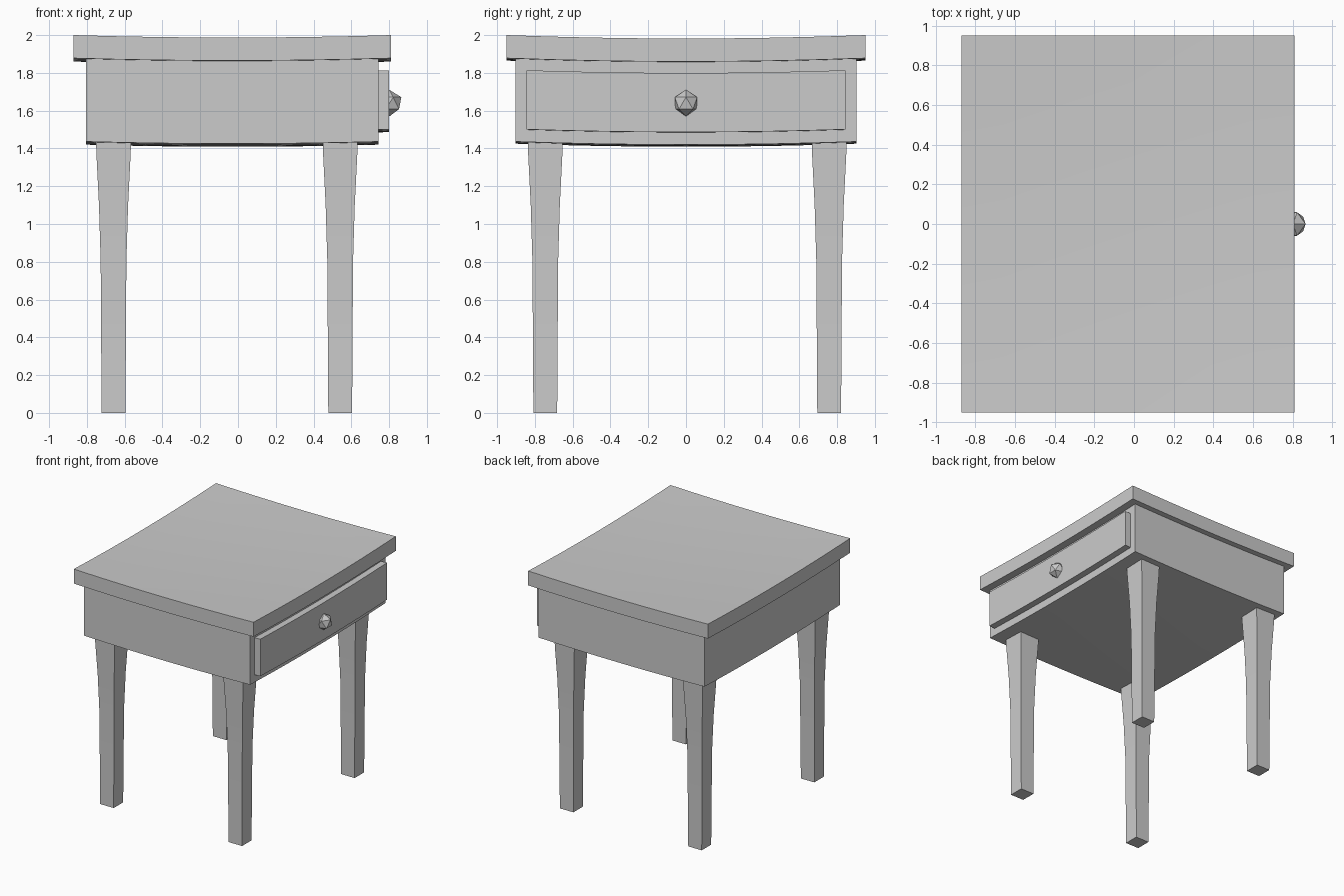
import bpy, bmesh

if "Cube" in bpy.data.objects:
    bpy.data.objects.remove(bpy.data.objects["Cube"])

CX = -0.03  # centre of the table top in x


def sag(x, y):
    """Gentle bowl-shaped dip shared by the top, the body and the drawer."""
    u, v = (x - CX) / 0.84, y / 0.95
    return 0.013 * (1 - u * u) + 0.018 * (1 - v * v)


def finish(name, bm, smooth=True):
    bmesh.ops.recalc_face_normals(bm, faces=bm.faces)
    mesh = bpy.data.meshes.new(name)
    bm.to_mesh(mesh)
    bm.free()
    obj = bpy.data.objects.new(name, mesh)
    bpy.context.collection.objects.link(obj)
    if smooth:
        bpy.ops.object.select_all(action='DESELECT')
        obj.select_set(True)
        bpy.context.view_layer.objects.active = obj
        bpy.ops.object.shade_smooth_by_angle()
    return obj


def sagged_box(name, x0, x1, y0, y1, z0, z1, nx=8, ny=8):
    """Box cut into a grid in x and y, then dipped towards the middle."""
    bm = bmesh.new()
    bmesh.ops.create_cube(bm, size=1)
    for v in bm.verts:
        v.co.x = x0 if v.co.x < 0 else x1
        v.co.y = y0 if v.co.y < 0 else y1
        v.co.z = z0 if v.co.z < 0 else z1
    for axis, lo, hi, n in ((0, x0, x1, nx), (1, y0, y1, ny)):
        for i in range(1, n):
            co, no = [0, 0, 0], [0, 0, 0]
            co[axis], no[axis] = lo + (hi - lo) * i / n, 1
            bmesh.ops.bisect_plane(bm, geom=bm.verts[:] + bm.edges[:] + bm.faces[:],
                                   plane_co=co, plane_no=no)
    for v in bm.verts:
        v.co.z -= sag(v.co.x, v.co.y)
    return finish(name, bm)


def leg(name, cx, cy):
    """Square leg lofted through a flared profile of (height, half width)."""
    profile = [(0, 0.063), (0.8, 0.068), (1.1, 0.077), (1.38, 0.091), (1.46, 0.0925)]
    bm = bmesh.new()
    rings = [[bm.verts.new((cx + sx * w, cy + sy * w, z))
              for sx, sy in ((-1, -1), (1, -1), (1, 1), (-1, 1))] for z, w in profile]
    for a, b in zip(rings, rings[1:]):
        for i in range(4):
            j = (i + 1) % 4
            bm.faces.new((a[i], a[j], b[j], b[i]))
    bm.faces.new(rings[0][::-1])
    bm.faces.new(rings[-1])
    return finish(name, bm)


# Top, body and drawer front
sagged_box("table_top", -0.87, 0.81, -0.95, 0.95, 1.878, 2.0)
sagged_box("body", -0.805, 0.745, -0.903, 0.903, 1.44, 1.885)
sagged_box("drawer_front", 0.735, 0.8, -0.845, 0.845, 1.505, 1.818, nx=1)

# Legs
for side, x in (("back", -0.659), ("drawer_side", 0.541)):
    for hand, y in (("left", -0.745), ("right", 0.758)):
        leg(f"{side}_{hand}_leg", x, y)

# Faceted drawer knob
knob = bmesh.new()
bmesh.ops.create_icosphere(knob, subdivisions=1, radius=0.07)
bmesh.ops.translate(knob, verts=knob.verts, vec=(0.802, 0, 1.64))
finish("drawer_knob", knob, smooth=False)
